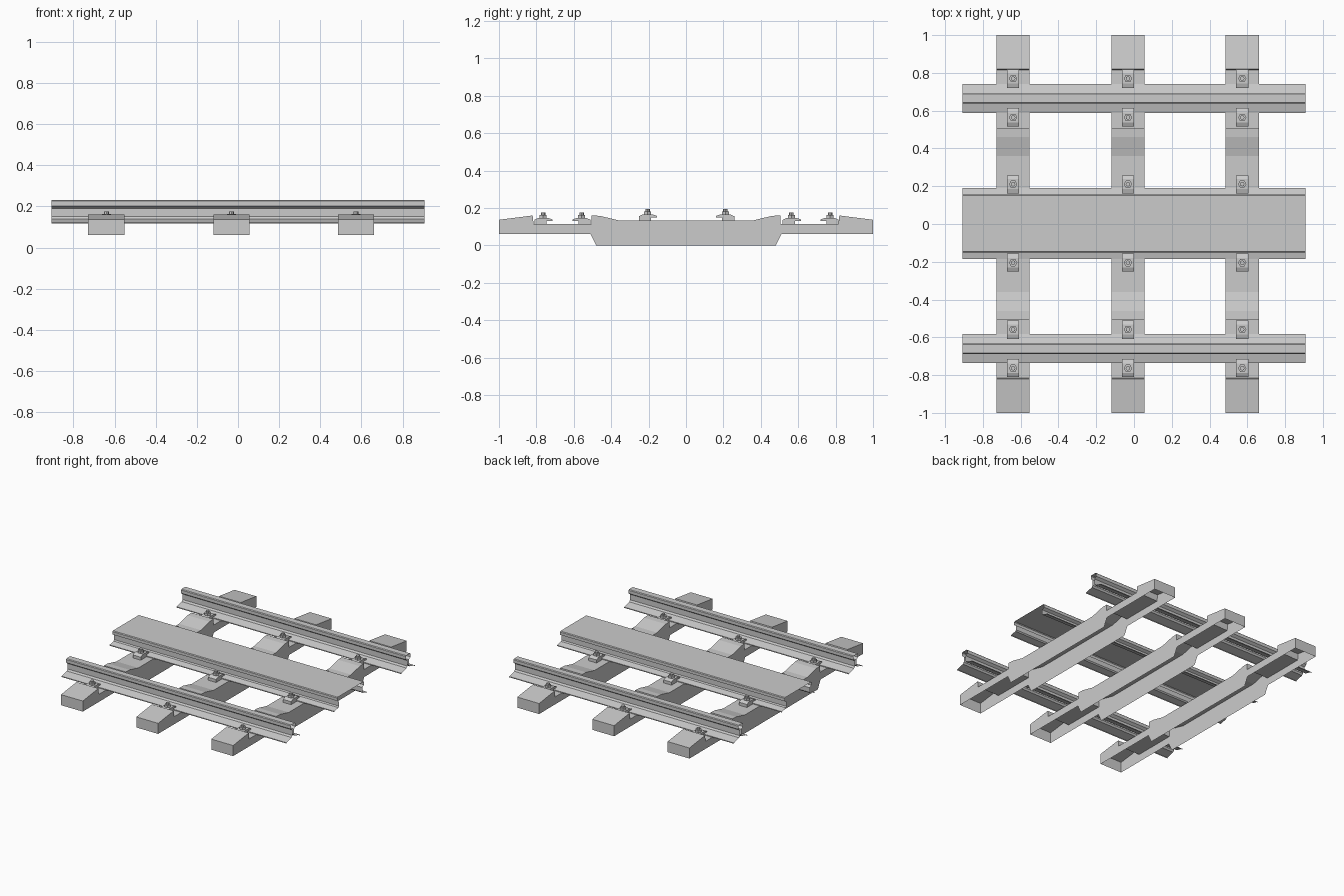
import bpy, bmesh, math

if "Cube" in bpy.data.objects:
    bpy.data.objects.remove(bpy.data.objects["Cube"])

SLEEPER_X = (-0.64, -0.032, 0.573)


def sweep(name, half, x0, x1, y=0.0, sides=None, sides_closed=True):
    """Sweep a mirrored half profile (y, z) along x; side outline optional."""
    prof = half + [(-a, b) for a, b in reversed(half) if a > 1e-6]
    bm = bmesh.new()
    lo = [bm.verts.new((x0, y + a, b)) for a, b in prof]
    hi = [bm.verts.new((x1, y + a, b)) for a, b in prof]
    for i in range(len(prof) - 1):
        bm.faces.new((lo[i], lo[i + 1], hi[i + 1], hi[i]))
    if sides:
        under = [(-a, b) for a, b in sides] + list(reversed(sides))
        ul = [bm.verts.new((x0, a, b)) for a, b in under]
        uh = [bm.verts.new((x1, a, b)) for a, b in under]
        bm.faces.new(list(reversed(lo + ul)))
        bm.faces.new(hi + uh)
    return finish(name, bm)


def finish(name, bm):
    me = bpy.data.meshes.new(name)
    bm.to_mesh(me)
    bm.free()
    ob = bpy.data.objects.new(name, me)
    bpy.context.collection.objects.link(ob)
    return ob


def prism(bm, x, y, z0, z1, r, n):
    """Upright n-sided prism."""
    ring = [(x + r * math.cos(2 * math.pi * i / n),
             y + r * math.sin(2 * math.pi * i / n)) for i in range(n)]
    lo = [bm.verts.new((a, b, z0)) for a, b in ring]
    hi = [bm.verts.new((a, b, z1)) for a, b in ring]
    bm.faces.new(hi)
    for i in range(n):
        j = (i + 1) % n
        bm.faces.new((lo[i], lo[j], hi[j], hi[i]))


def clip(name, x, y, z, d):
    """Stepped clamp with tongue towards d (+1/-1 in y), nut and bolt."""
    prof = [(-0.047, 0), (0.018, 0), (0.018, 0.016), (0.05, 0.016),
            (0.05, 0.024), (0.026, 0.032), (-0.026, 0.032), (-0.047, 0.022)]
    bm = bmesh.new()
    lo = [bm.verts.new((x - 0.032, y + d * a, z + b)) for a, b in prof]
    hi = [bm.verts.new((x + 0.032, y + d * a, z + b)) for a, b in prof]
    bm.faces.new(lo)
    bm.faces.new(hi)
    for i in range(len(prof)):
        j = (i + 1) % len(prof)
        bm.faces.new((lo[i], lo[j], hi[j], hi[i]))
    bmesh.ops.recalc_face_normals(bm, faces=bm.faces[:])
    prism(bm, x, y, z + 0.03, z + 0.048, 0.022, 6)
    prism(bm, x, y, z + 0.048, z + 0.06, 0.012, 8)
    finish(name, bm)


# Sleepers: hollow pressed shells, open underneath
top = [(1.0, 0.06), (1.0, 0.137), (0.82, 0.16), (0.815, 0.115),
       (0.505, 0.115), (0.505, 0.16), (0.46, 0.158), (0.36, 0.134)]
bottom = [(0.51, 0.06), (0.48, 0.0)]
for n, x in enumerate(SLEEPER_X):
    sweep(f"sleeper_{n + 1}", top, x - 0.088, x + 0.088, sides=bottom)

# Running rails: open-ended profile shells
rail = [(0.077, 0.117), (0.077, 0.123), (0.018, 0.138), (0.009, 0.15),
        (0.009, 0.19), (0.027, 0.203), (0.027, 0.226), (0.022, 0.231)]
sweep("rail_back", rail, -0.907, 0.907, y=0.665)
sweep("rail_front", rail, -0.907, 0.907, y=-0.66)

# Wide centre rail: flanged channel, open underneath
centre = [(0.187, 0.134), (0.187, 0.14), (0.141, 0.15), (0.134, 0.158),
          (0.134, 0.192), (0.154, 0.203), (0.154, 0.224), (0.149, 0.229)]
sweep("centre_rail", centre, -0.907, 0.907, y=0.003)

# Rail clips on every sleeper
for n, x in enumerate(SLEEPER_X):
    for s, side in ((1, "back"), (-1, "front")):
        off = 0.003
        clip(f"outer_clip_{side}_{n + 1}", x, s * 0.767 + off, 0.115, -s)
        clip(f"inner_clip_{side}_{n + 1}", x, s * 0.561 + off, 0.115, s)
        clip(f"centre_clip_{side}_{n + 1}", x, s * 0.208 + off, 0.134, -s)
